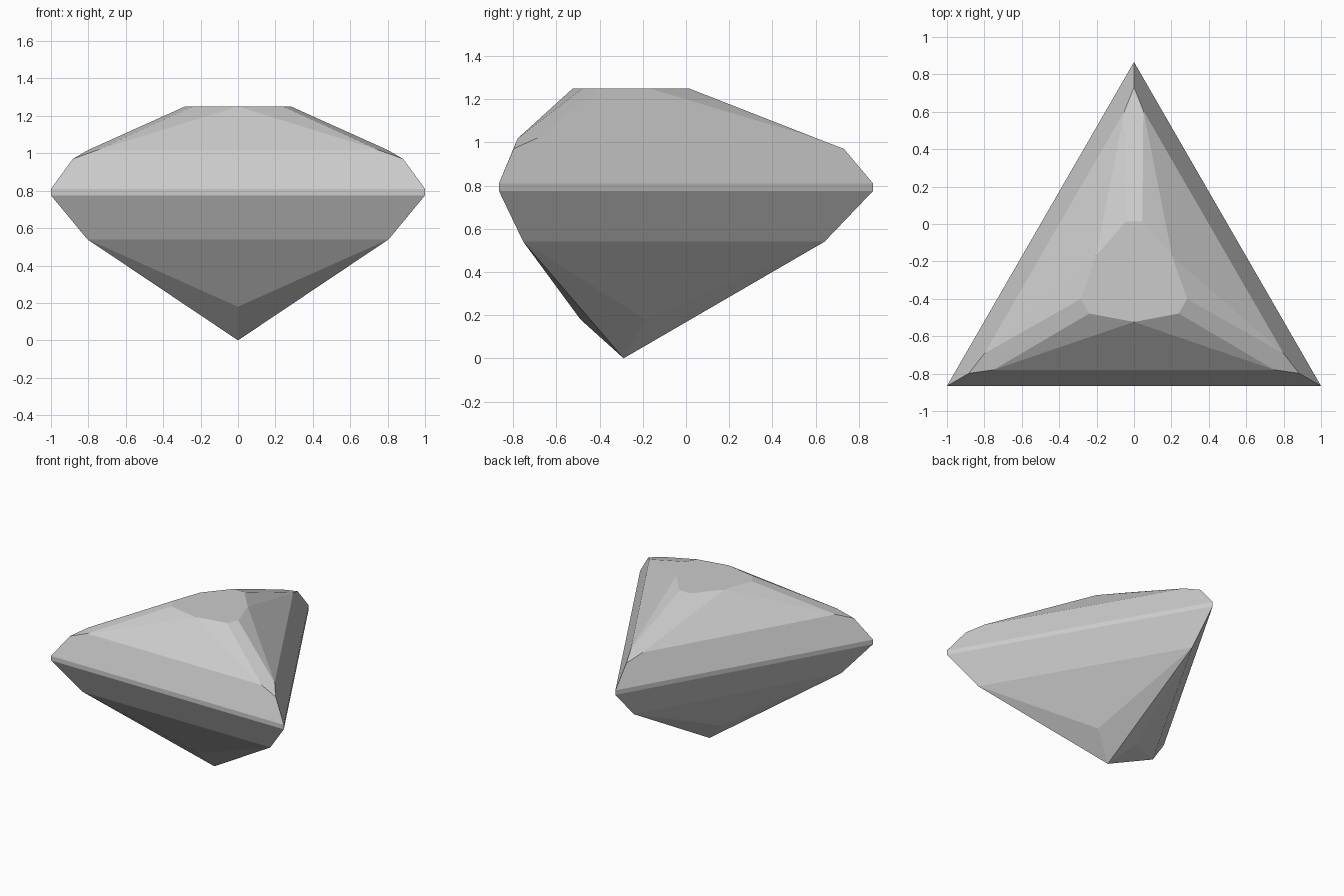
import bpy, bmesh
from math import sin, cos, radians, sqrt

cube = bpy.data.objects.get("Cube")
if cube:
    bpy.data.objects.remove(cube, do_unlink=True)

APOTHEM = 1 / sqrt(3)          # triangle with sides 2 long
CORNER = 2 * APOTHEM

mat = bpy.data.materials.new("pale grey gem")
mat.use_nodes = True
grey = (0.6, 0.6, 0.6, 1)
mat.diffuse_color = grey
mat.node_tree.nodes["Principled BSDF"].inputs["Base Color"].default_value = grey

bm = bmesh.new()


def ring(radius, z, start, side=0):
    """Three points, one per third of a turn, each shifted sideways."""
    points = []
    for k in range(3):
        a = radians(start + 120 * k)
        points.append(bm.verts.new((radius * cos(a) - side * sin(a),
                                    radius * sin(a) + side * cos(a) - APOTHEM / 2, z)))
    return points


# Pavilion: tip, side points and lower triangle
tip = bm.verts.new((0, -APOTHEM / 2, 0))
keel = ring(0.2, 0.18, -90)
lower = ring(0.93, 0.54, -30)
# Girdle
girdle_low = ring(CORNER, 0.775, -30)
girdle_top = ring(CORNER, 0.81, -30)
# Crown: corner noses, shoulders either side of them, and the table
nose = ring(1.02, 0.97, -30)
shoulder_a = ring(0.895, 1.018, -30, -0.05)
shoulder_b = ring(0.895, 1.018, -30, 0.05)
table_a = ring(0.302, 1.25, -30, -0.045)
table_b = ring(0.302, 1.25, -30, 0.045)
table_mid = ring(0.235, 1.25, -90)

table = []
for k in range(3):
    p = k - 1                  # previous corner; side k runs from p to k
    facets = [
        (tip, lower[k], keel[k]),
        (tip, keel[k], lower[p]),
        (keel[k], lower[k], lower[p]),
        (lower[p], lower[k], girdle_low[k], girdle_low[p]),
        (girdle_low[p], girdle_low[k], girdle_top[k], girdle_top[p]),
        (girdle_top[p], girdle_top[k], nose[k], shoulder_a[k], shoulder_b[p], nose[p]),
        (shoulder_b[p], shoulder_a[k], table_mid[k]),
        (shoulder_a[k], table_a[k], table_mid[k]),
        (shoulder_b[p], table_mid[k], table_b[p]),
        (nose[k], shoulder_b[k], table_b[k], table_a[k], shoulder_a[k]),
    ]
    for f in facets:
        bm.faces.new(f)
    table += [table_mid[k], table_a[k], table_b[k]]
bm.faces.new(table)
bmesh.ops.recalc_face_normals(bm, faces=bm.faces)

mesh = bpy.data.meshes.new("triangular_gem")
bm.to_mesh(mesh)
bm.free()
mesh.materials.append(mat)
gem = bpy.data.objects.new("triangular_gem", mesh)
bpy.context.collection.objects.link(gem)
